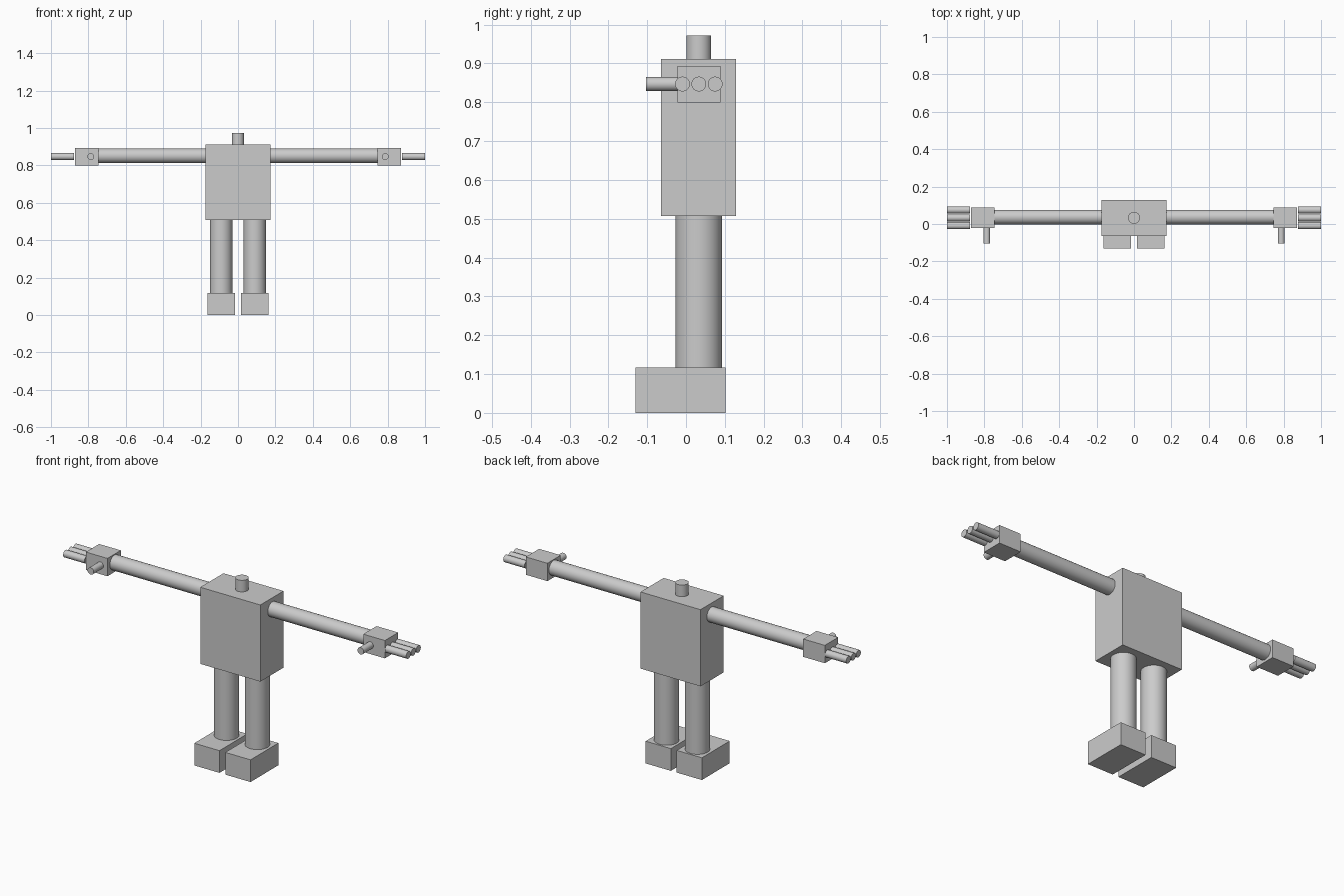
import bpy, math

if "Cube" in bpy.data.objects:
    bpy.data.objects.remove(bpy.data.objects["Cube"])

grey = bpy.data.materials.new("light_grey")
grey.diffuse_color = (0.6, 0.6, 0.6, 1)
grey.use_nodes = True
grey.node_tree.nodes["Principled BSDF"].inputs["Base Color"].default_value = grey.diffuse_color
CY = 0.033  # depth of the body's centre line


def finish(name):
    ob = bpy.context.object
    ob.name = name
    ob.data.materials.append(grey)
    return ob


def box(name, lo, hi):
    centre = [(a + b) / 2 for a, b in zip(lo, hi)]
    bpy.ops.mesh.primitive_cube_add(size=1, location=centre)
    ob = finish(name)
    ob.scale = [b - a for a, b in zip(lo, hi)]
    bpy.ops.object.transform_apply(location=False, rotation=False, scale=True)


def rod(name, axis, centre, radius, length):
    rot = {"x": (0, math.pi / 2, 0), "y": (math.pi / 2, 0, 0), "z": (0, 0, 0)}[axis]
    bpy.ops.mesh.primitive_cylinder_add(vertices=32, radius=radius, depth=length,
                                        location=centre, rotation=rot)
    finish(name)
    bpy.ops.object.shade_smooth_by_angle(angle=math.radians(30))


# Torso and neck
box("torso", (-0.175, -0.064, 0.507), (0.175, 0.129, 0.911))
rod("neck", "z", (0, CY, 0.941), 0.032, 0.062)

for side, s in (("left", 1), ("right", -1)):
    # Leg and foot
    rod(side + "_leg", "z", (s * 0.09, CY, 0.312), 0.06, 0.39)
    box(side + "_foot", (s * 0.0905 - 0.0735, -0.13, 0), (s * 0.0905 + 0.0735, 0.102, 0.117))
    # Arm and hand
    rod(side + "_arm", "x", (s * 0.4605, 0.037, 0.851), 0.039, 0.571)
    box(side + "_hand", (s * 0.809 - 0.063, -0.022, 0.8), (s * 0.809 + 0.063, 0.089, 0.894))
    # Thumb and three fingers
    rod(side + "_thumb", "y", (s * 0.787, -0.0625, 0.847), 0.018, 0.081)
    for i in range(3):
        rod(f"{side}_finger_{i + 1}", "x", (s * 0.938, CY + (i - 1) * 0.042, 0.847), 0.019, 0.124)
